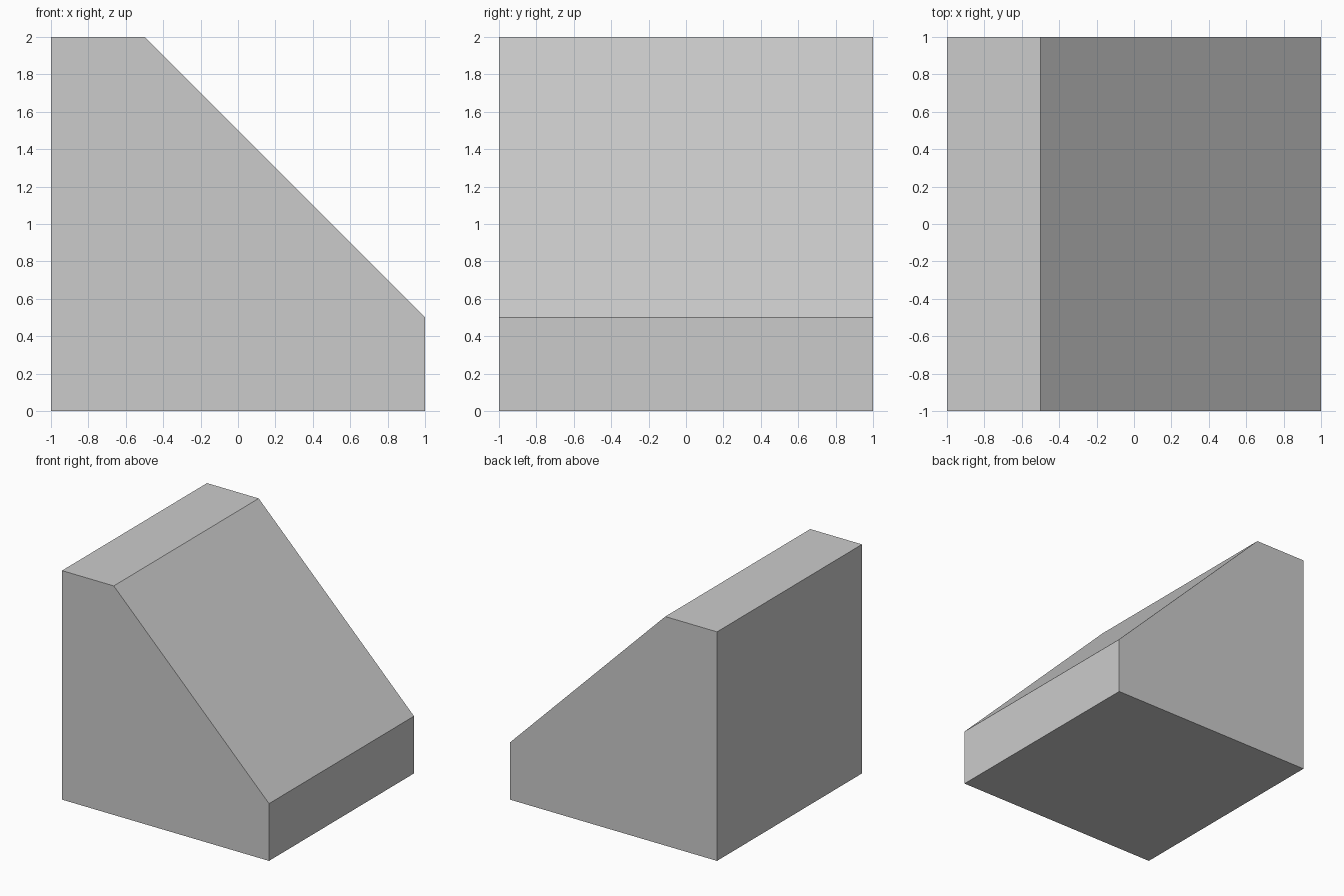
import bpy
import bmesh
from mathutils import Vector

if "Cube" in bpy.data.objects:
    bpy.data.objects.remove(bpy.data.objects["Cube"])


def extrude_profile(name, profile, y0, y1):
    """Make a solid by extruding an x-z profile along y."""
    bm = bmesh.new()
    face = bm.faces.new([bm.verts.new((x, y0, z)) for x, z in profile])
    result = bmesh.ops.extrude_face_region(bm, geom=[face], use_keep_orig=True)
    moved = [g for g in result["geom"] if isinstance(g, bmesh.types.BMVert)]
    bmesh.ops.translate(bm, verts=moved, vec=Vector((0, y1 - y0, 0)))
    bmesh.ops.recalc_face_normals(bm, faces=bm.faces)
    mesh = bpy.data.meshes.new(name)
    bm.to_mesh(mesh)
    bm.free()
    obj = bpy.data.objects.new(name, mesh)
    bpy.context.collection.objects.link(obj)
    return obj


# Block with a 45 degree slope on its right side
extrude_profile("sloped_block",
                [(-1, 0), (1, 0), (1, 0.5), (-0.5, 2), (-1, 2)], -1, 1)
